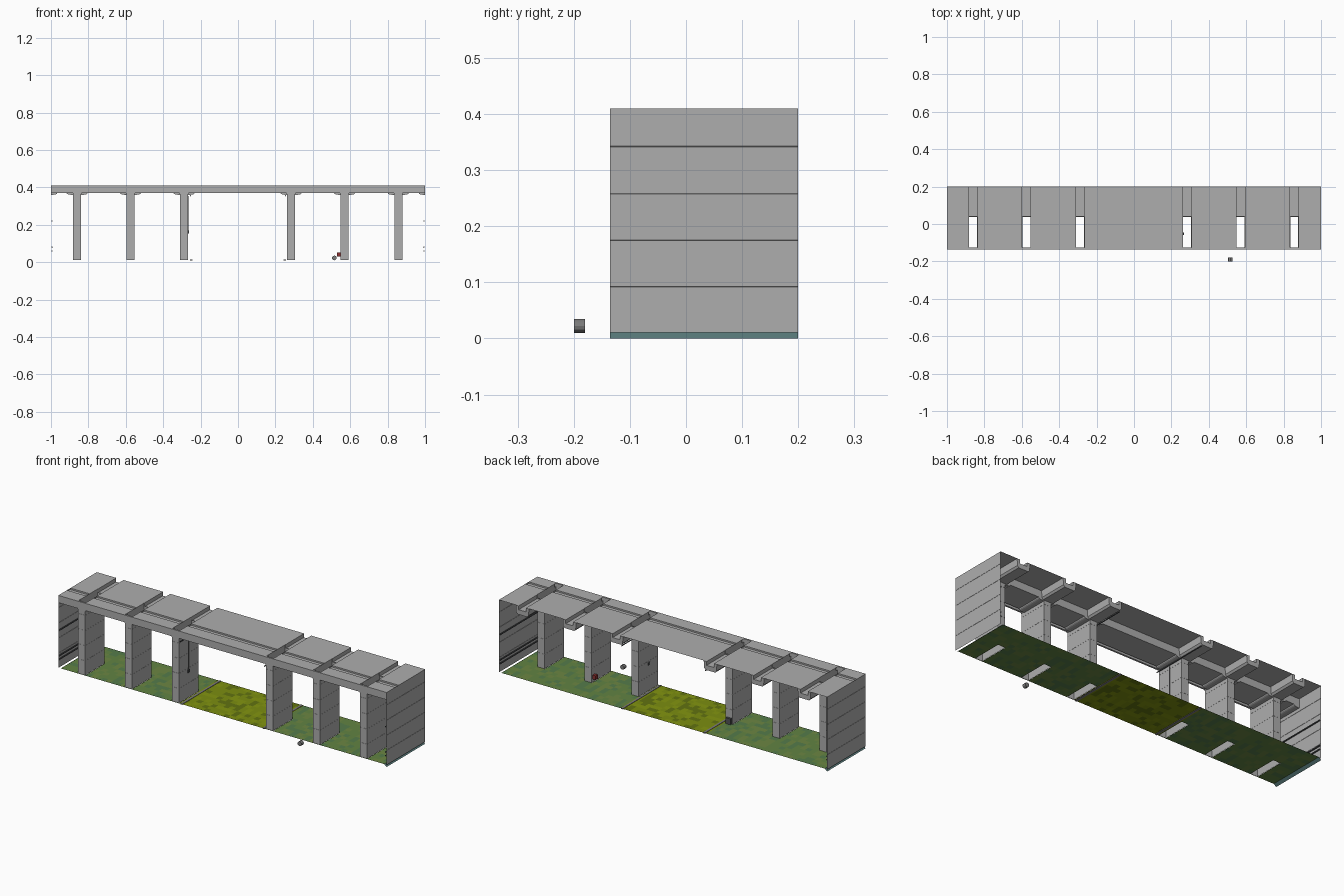
import bpy, bmesh, math, random

if "Cube" in bpy.data.objects:
    bpy.data.objects.remove(bpy.data.objects["Cube"])

random.seed(4)
PILLARS = [-0.86, -0.575, -0.288, 0.284, 0.57, 0.857]
HW = 0.0215                    # half width of a pillar
Y0, Y1, YP = -0.135, 0.2, 0.037
TOP, FLOOR = 0.41, 0.012
SEAMS = [0.092, 0.175, 0.258, 0.342]


def material(name, rgb):
    m = bpy.data.materials.new(name)
    m.diffuse_color = (*rgb, 1)
    m.use_nodes = True
    m.node_tree.nodes["Principled BSDF"].inputs["Base Color"].default_value = m.diffuse_color
    return m


CONCRETE = material("concrete", (0.42, 0.42, 0.42))
GRASS = [material("grass", (0.12, 0.23, 0.055)), material("grass_light", (0.15, 0.24, 0.055)),
         material("grass_dark", (0.09, 0.2, 0.07))]
BRIGHT = [material("bright_grass", (0.2, 0.27, 0.005)), material("bright_grass_light", (0.23, 0.3, 0.005)),
          material("bright_grass_dark", (0.12, 0.17, 0.005))]
WATER = [material("water_edge", (0.1, 0.2, 0.2))]
DARK = material("dark_metal", (0.08, 0.085, 0.09))
STEEL = material("steel", (0.2, 0.2, 0.2))
RED = material("red", (0.25, 0.03, 0.03))


def finish(bm, name, mat=CONCRETE):
    me = bpy.data.meshes.new(name)
    bm.to_mesh(me)
    bm.free()
    ob = bpy.data.objects.new(name, me)
    bpy.context.collection.objects.link(ob)
    for m in mat if isinstance(mat, list) else [mat]:
        me.materials.append(m)
    return ob


def box(name, x0, x1, y0, y1, z0, z1, mat=CONCRETE):
    bm = bmesh.new()
    bmesh.ops.create_cube(bm, size=1)
    for v in bm.verts:
        v.co = ((x0 + x1) / 2 + v.co.x * (x1 - x0), (y0 + y1) / 2 + v.co.y * (y1 - y0),
                (z0 + z1) / 2 + v.co.z * (z1 - z0))
    return finish(bm, name, mat)


def sheet(name, pts, d, mat=CONCRETE):
    """Open polyline of points, swept by the vector d."""
    bm = bmesh.new()
    a = [bm.verts.new(p) for p in pts]
    b = [bm.verts.new([p[i] + d[i] for i in range(3)]) for p in pts]
    for i in range(len(pts) - 1):
        bm.faces.new((a[i], a[i + 1], b[i + 1], b[i]))
    return finish(bm, name, mat)


def ground(name, x0, x1, y0, y1, mats):
    """Flat ground patch with mottled colour."""
    bm = bmesh.new()
    nx, ny = max(1, round((x1 - x0) / 0.03)), max(1, round((y1 - y0) / 0.03))
    bmesh.ops.create_grid(bm, x_segments=nx, y_segments=ny, size=0.5)
    for v in bm.verts:
        v.co = (x0 + (v.co.x + 0.5) * (x1 - x0), y0 + (v.co.y + 0.5) * (y1 - y0), FLOOR)
    for f in bm.faces:
        f.normal_update()
        if f.normal.z < 0:
            f.normal_flip()
        f.material_index = random.choices(range(3), (5, 3, 2))[0]
    return finish(bm, name, mats)


def prism(name, xz, y0, y1, open_top=False):
    """Closed xz outline extruded along y."""
    bm = bmesh.new()
    f = bm.faces.new([bm.verts.new((x, y0, z)) for x, z in xz])
    r = bmesh.ops.extrude_face_region(bm, geom=[f], use_keep_orig=True)
    for v in r["geom"]:
        if isinstance(v, bmesh.types.BMVert):
            v.co.y = y1
    bmesh.ops.recalc_face_normals(bm, faces=bm.faces[:])
    if open_top:
        top = [f for f in bm.faces if all(abs(v.co.z - TOP) < 1e-5 for v in f.verts)]
        bmesh.ops.delete(bm, geom=top, context='FACES_ONLY')
    return finish(bm, name)


def cylinder(name, c, r, depth, axis='z', mat=DARK, n=10):
    rot = {'z': (0, 0, 0), 'y': (math.pi / 2, 0, 0)}[axis]
    bpy.ops.mesh.primitive_cylinder_add(vertices=n, radius=r, depth=depth, location=c, rotation=rot)
    ob = bpy.context.object
    ob.name = name
    ob.data.materials.append(mat)
    bpy.ops.object.shade_smooth_by_angle()
    return ob


def seam_levels(z0, z1, h=0.0006, k=0.001):
    """(height, inset) pairs with a hairline groove at every seam."""
    lv = [(z0, 0)]
    for s in SEAMS:
        lv += [(s - h, 0), (s, k), (s + h, 0)]
    return lv + [(z1, 0)]


# hollow pillars, open at top and bottom, with a collar at the head
for x in PILLARS:
    bm = bmesh.new()
    rings = []
    for z, k in seam_levels(FLOOR, 0.365, 0.0003, 0.0006) + [(0.365, -0.002), (0.392, -0.002)]:
        rings.append([bm.verts.new(p) for p in (
            (x - HW + k, Y0 + 0.003 + k, z), (x + HW - k, Y0 + 0.003 + k, z),
            (x + HW - k, YP - k, z), (x - HW + k, YP - k, z))])
    for a, b in zip(rings, rings[1:]):
        for i in range(4):
            bm.faces.new((a[i], a[(i + 1) % 4], b[(i + 1) % 4], b[i]))
    finish(bm, "pillar")

# end walls with panel seams
for s in (-1, 1):
    sheet("end_wall", [(s * (1 - k), Y0, z) for z, k in seam_levels(0.011, TOP)], (0, Y1 - Y0, 0))
    for z in (0.06, 0.08, 0.22):
        cylinder("wall_pipe", (s * 0.994, 0.03, z), 0.004, 0.33, 'y', DARK, 6)

# roof bays: grooved deck sheet and front beam with rounded haunches
edges = [-1] + [e for x in PILLARS for e in (x - HW - 0.001, x + HW + 0.001)] + [1]
bays = list(zip(edges[::2], edges[1::2]))
deck = [(Y0, TOP), (-0.06, TOP), (-0.06, TOP - 0.008), (-0.03, TOP - 0.008), (-0.03, TOP), (Y1, TOP)]
for a, b in bays:
    sheet("roof_deck", [(a, y, z) for y, z in deck], (b - a, 0, 0))
    arc = [(t / 4 * math.pi / 2) for t in range(5)]
    left = [(a + 0.008 + 0.026 * math.sin(t), 0.36 + 0.01 * (1 - math.cos(t))) for t in arc]
    right = [(b + a - x, z) for x, z in reversed(left)]
    prism("front_beam", [(a, TOP), (a, 0.36)] + left + right + [(b, 0.36), (b, TOP)], -0.11, YP, True)
box("fascia", -1, 1, Y0, Y0 + 0.01, 0.37, TOP)

# channel-shaped cross beams behind the pillars
for x in PILLARS:
    half = [(0.0225, 0.388), (0.0225, 0.409), (0.04, 0.409), (0.038, 0.372), (0.03, 0.362)]
    prism("cross_beam", [(x + p, z) for p, z in half] + [(x - p, z) for p, z in reversed(half)], YP + 0.003, Y1)

# ground patches, open under the pillars
for i, (a, b) in enumerate(bays):
    ground("ground_bay", max(a, -0.985), min(b, 0.985), Y0, Y1, BRIGHT if i == 3 else GRASS)
for x in PILLARS:
    for y0, y1 in ((Y0, Y0 + 0.003), (YP, Y1)):
        ground("ground_strip", x - HW - 0.001, x + HW + 0.001, y0, y1, GRASS)
for s in (-1, 1):
    sheet("ground_edge", [(s * 0.985, Y0, FLOOR), (s, Y0, 0)], (0, Y1 - Y0, 0), WATER)

# drains, ceiling pipes, conduits and switch boxes beside the central bay
for s in (-1, 1):
    box("drain_channel", s * 0.25 - 0.006, s * 0.25 + 0.006, Y0, Y1, FLOOR - 0.003, FLOOR + 0.002, STEEL)
    cylinder("ceiling_pipe", (s * 0.255, 0.03, 0.355), 0.003, 0.33, 'y', DARK, 6)
    cylinder("conduit", (s * 0.264, -0.05, 0.26), 0.001, 0.19, 'z', DARK, 6)
    box("switch_box", s * 0.264 - 0.003, s * 0.264 + 0.003, -0.06, -0.045, 0.152, 0.168, DARK)

# loose items
cylinder("barrel", (0.515, -0.19, 0.0225), 0.0125, 0.02, 'y', STEEL, 12)
box("red_box", 0.53, 0.5485, 0.01, 0.03, 0.03, 0.052, RED)
box("utility_box", -0.305, -0.275, YP, YP + 0.012, 0.013, 0.045, DARK)
